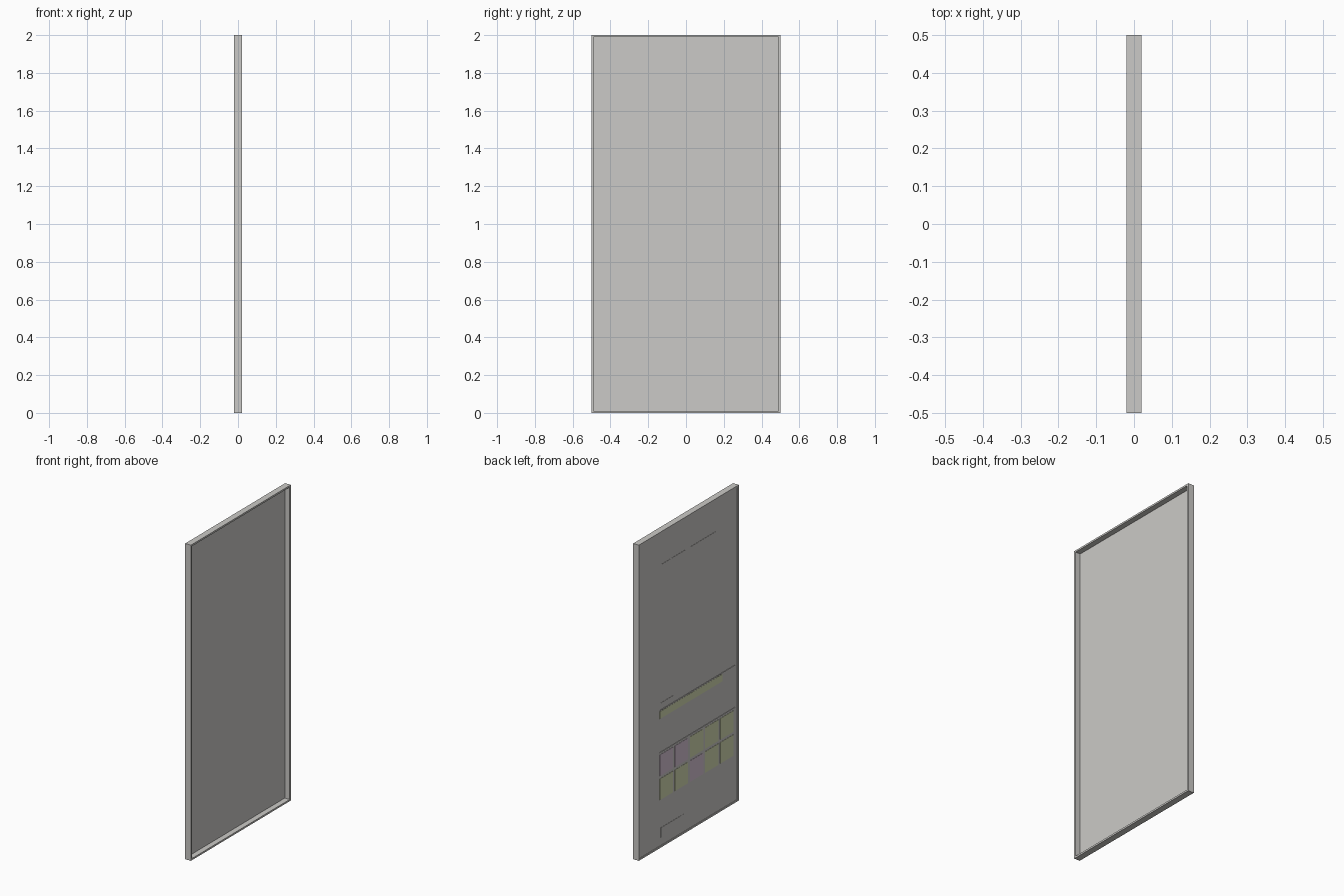
import bpy
import bmesh

cube = bpy.data.objects.get("Cube")
if cube:
    bpy.data.objects.remove(cube, do_unlink=True)

DEPTH, WIDTH, HEIGHT = 0.04, 1.0, 2.0
RIM = 0.011
BACK_X = -0.016      # recessed sheet, side facing -x
INNER_X = -0.0145    # recessed sheet, side facing +x


def make_material(name, color):
    mat = bpy.data.materials.new(name)
    mat.use_nodes = True
    rgba = (*color, 1.0)
    mat.diffuse_color = rgba
    mat.node_tree.nodes["Principled BSDF"].inputs["Base Color"].default_value = rgba
    return mat


grey = make_material("warm grey", (0.60, 0.59, 0.57))
olive = make_material("pale olive", (0.66, 0.70, 0.45))
mauve = make_material("pale mauve", (0.68, 0.55, 0.66))


def add_object(name, bm, mat):
    bmesh.ops.recalc_face_normals(bm, faces=bm.faces)
    mesh = bpy.data.meshes.new(name)
    bm.to_mesh(mesh)
    bm.free()
    mesh.materials.append(mat)
    obj = bpy.data.objects.new(name, mesh)
    bpy.context.collection.objects.link(obj)
    return obj


def plate(name, outline, mat, thick=0.0015):
    """Thin plate on the -x side, from a (y, z) outline."""
    bm = bmesh.new()
    face = bm.faces.new([bm.verts.new((BACK_X, y, z)) for y, z in outline])
    out = bmesh.ops.extrude_face_region(bm, geom=[face])
    verts = [v for v in out["geom"] if isinstance(v, bmesh.types.BMVert)]
    bmesh.ops.translate(bm, vec=(-thick, 0, 0), verts=verts)
    return add_object(name, bm, mat)


def rect(y0, y1, z0, z1):
    return [(y0, z0), (y1, z0), (y1, z1), (y0, z1)]


# Door panel: a slab with both broad sides sunk inside a narrow rim
bm = bmesh.new()
bmesh.ops.create_cube(bm, size=1)
bmesh.ops.scale(bm, vec=(DEPTH, WIDTH, HEIGHT), verts=bm.verts)
bmesh.ops.translate(bm, vec=(0, 0, HEIGHT / 2), verts=bm.verts)
bm.normal_update()
for face in [f for f in bm.faces if abs(f.normal.x) > 0.9]:
    target = INNER_X if face.normal.x > 0 else BACK_X
    # First inset makes the rim, the second makes the sunken floor
    bmesh.ops.inset_region(bm, faces=[face], thickness=RIM, use_even_offset=True)
    out = bmesh.ops.extrude_discrete_faces(bm, faces=[face])
    floor = out["faces"][0]
    rim_loop = [e for e in bm.edges if e.is_boundary]
    for v in floor.verts:
        v.co.x = target
    floor_loop = list(floor.edges)
    bmesh.ops.bridge_loops(bm, edges=list(set(rim_loop) - set(floor_loop)) + floor_loop)
add_object("door_panel", bm, grey)

# Tall upper plates, one with a stepped lower corner
plate("upper_plate_stepped",
      [(0.275, 1.79), (0.022, 1.79), (0.022, 1.08),
       (0.205, 1.08), (0.205, 1.33), (0.275, 1.33)], grey)
plate("upper_plate", rect(-0.275, -0.026, 1.08, 1.79), grey)

# Middle ledge with its label and strip
plate("middle_ledge", rect(-0.465, 0.29, 0.864, 0.871), grey, 0.003)
plate("middle_label", rect(0.155, 0.275, 0.877, 0.914), grey)
plate("middle_strip", rect(-0.34, 0.286, 0.816, 0.862), olive)

# Lower ledge and two rows of five tiles
plate("lower_ledge", rect(-0.465, 0.29, 0.597, 0.604), grey, 0.003)
mauve_tiles = {(0, 0), (0, 1), (1, 2)}
for row, top in enumerate((0.588, 0.436)):
    for col in range(5):
        y = 0.287 - 0.1515 * col
        mat = mauve if (row, col) in mauve_tiles else olive
        plate(f"tile_{row + 1}_{col + 1}", rect(y - 0.132, y, top - 0.134, top), mat)

# Small plate near the bottom
plate("bottom_label", rect(0.05, 0.276, 0.062, 0.123), grey)
